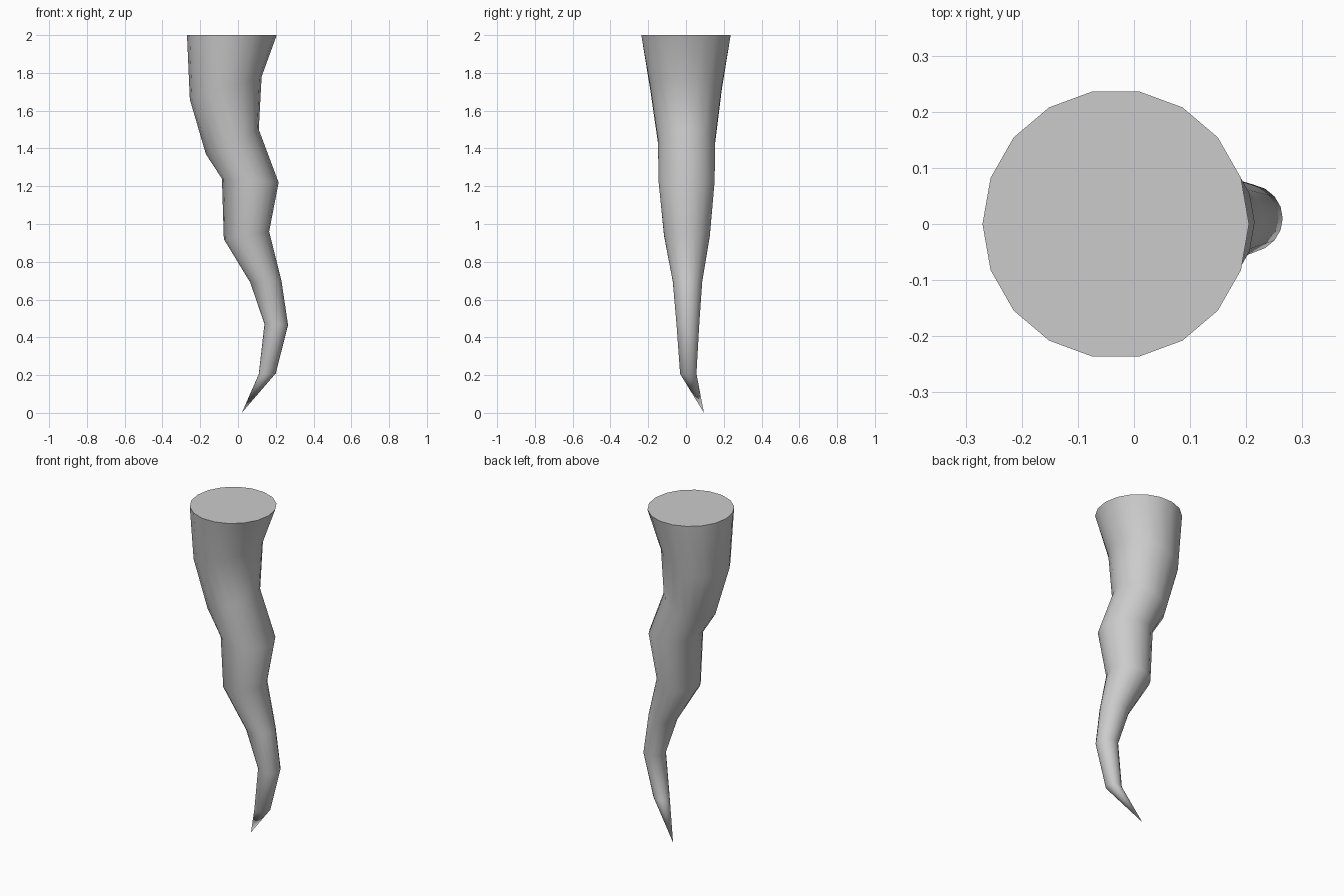
import bpy, bmesh
from math import cos, sin, pi

if "Cube" in bpy.data.objects:
    bpy.data.objects.remove(bpy.data.objects["Cube"])

SIDES = 18
# Rings: left (x, z), right (x, z), y centre, y radius
RINGS = [
    (-0.27, 2.00, 0.205, 2.00, 0.0, 0.24),
    (-0.255, 1.66, 0.125, 1.78, 0.0, 0.192),
    (-0.17, 1.37, 0.11, 1.50, 0.003, 0.153),
    (-0.085, 1.24, 0.215, 1.22, 0.003, 0.151),
    (-0.075, 0.92, 0.165, 0.96, 0.005, 0.123),
    (0.065, 0.69, 0.23, 0.70, 0.008, 0.079),
    (0.14, 0.47, 0.265, 0.465, 0.01, 0.061),
    (0.11, 0.205, 0.20, 0.21, 0.012, 0.044),
]
TIP = (0.02, 0.095, 0.0)

# Tapered, bent horn: tilted rings joined by quads
bm = bmesh.new()
loops = []
for lx, lz, rx, rz, cy, ry in RINGS:
    ring = []
    for i in range(SIDES):
        a = 2 * pi * i / SIDES
        c = cos(a)
        ring.append(bm.verts.new(((lx + rx) / 2 + (rx - lx) / 2 * c,
                                  cy + ry * sin(a),
                                  (lz + rz) / 2 + (rz - lz) / 2 * c)))
    loops.append(ring)

for upper, lower in zip(loops, loops[1:]):
    for i in range(SIDES):
        j = (i + 1) % SIDES
        bm.faces.new((upper[i], lower[i], lower[j], upper[j]))

# Pointed end and flat top cap
tip = bm.verts.new(TIP)
for i in range(SIDES):
    bm.faces.new((loops[-1][i], tip, loops[-1][(i + 1) % SIDES]))
cap = bm.faces.new(loops[0])
bmesh.ops.recalc_face_normals(bm, faces=bm.faces)
for f in bm.faces:
    f.smooth = f is not cap
for e in cap.edges:
    e.smooth = False

mesh = bpy.data.meshes.new("twisted_spike")
bm.to_mesh(mesh)
bm.free()
spike = bpy.data.objects.new("twisted_spike", mesh)
bpy.context.collection.objects.link(spike)
